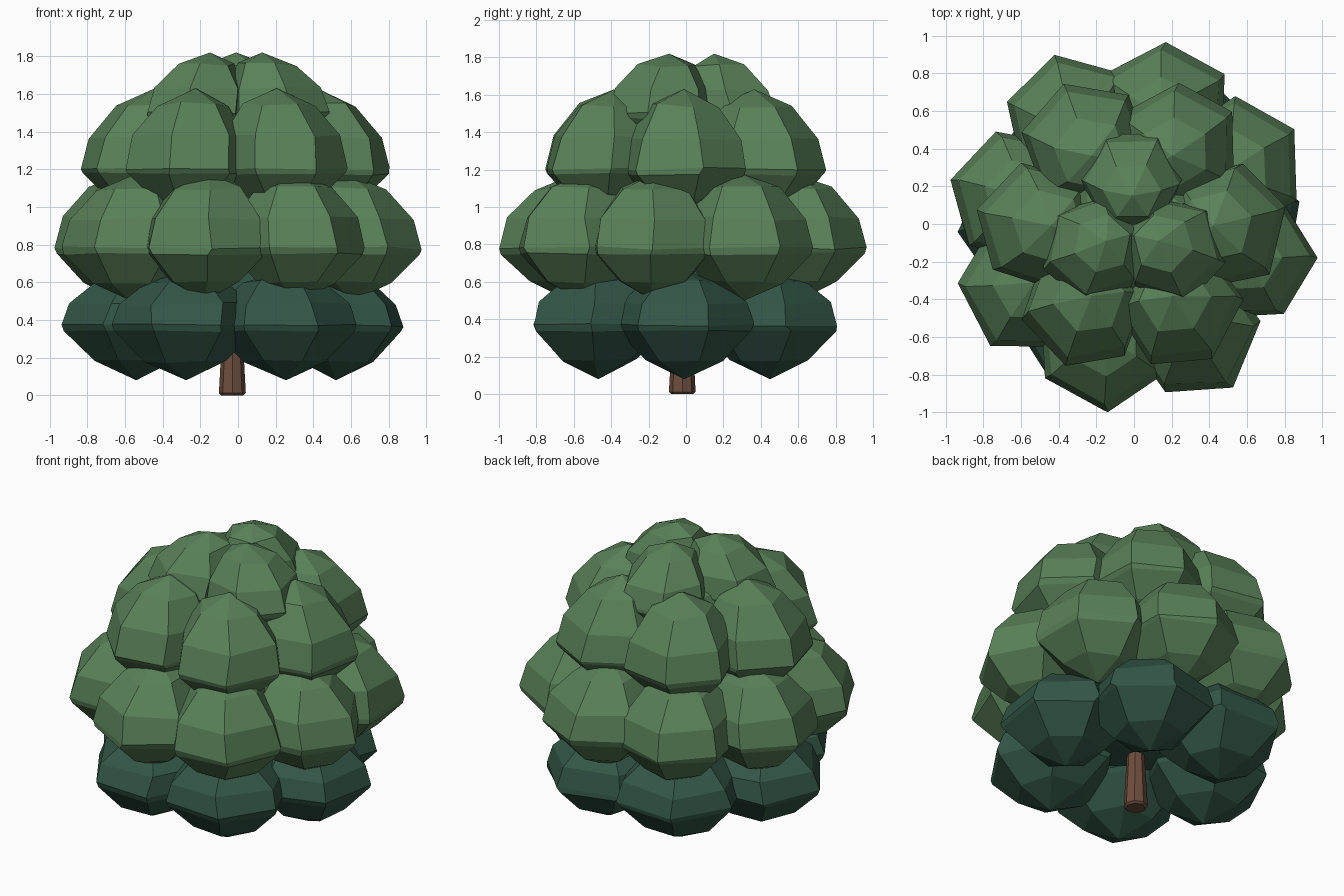
import bpy
import bmesh
import random
from math import cos, sin, radians, tau

random.seed(4)
if "Cube" in bpy.data.objects:
    bpy.data.objects.remove(bpy.data.objects["Cube"])


def material(name, rgb):
    mat = bpy.data.materials.new(name)
    mat.use_nodes = True
    mat.diffuse_color = (*rgb, 1)
    mat.node_tree.nodes["Principled BSDF"].inputs["Base Color"].default_value = (*rgb, 1)
    return mat


LEAF = material("leaf green", (0.101, 0.221, 0.099))
SHADE = material("deep green", (0.033, 0.094, 0.064))
BARK = material("bark brown", (0.155, 0.076, 0.049))

# Radius and height of each ring of a leaf clump, from top to bottom
PROFILE = [(0.56, 0.8), (0.91, 0.4), (1.0, 0.0), (0.97, -0.1), (0.56, -0.65)]


def make_object(name, bm, mat):
    bmesh.ops.recalc_face_normals(bm, faces=bm.faces)
    mesh = bpy.data.meshes.new(name)
    bm.to_mesh(mesh)
    bm.free()
    mesh.materials.append(mat)
    obj = bpy.data.objects.new(name, mesh)
    bpy.context.collection.objects.link(obj)
    return obj


def clump(name, mat, center, radius, up, down, turn, lean=(0, 0), sides=6):
    """Faceted leaf clump: jittered rings between two poles."""
    bm = bmesh.new()
    cx, cy, cz = center

    def vert(x, y, h):
        shift = max(h, 0) ** 1.5
        return bm.verts.new((cx + x + lean[0] * shift, cy + y + lean[1] * shift,
                             cz + h * (up if h > 0 else down)))

    wobble = [random.uniform(0.96, 1.03) for _ in range(sides)]
    rings = []
    for r, h in PROFILE:
        ring = []
        for i in range(sides):
            a = turn + tau * i / sides + random.uniform(-0.05, 0.05)
            d = radius * r * wobble[i]
            ring.append(vert(d * cos(a), d * sin(a), h + random.uniform(-0.03, 0.03)))
        rings.append(ring)
    top, bottom = vert(0, 0, 1), vert(0, 0, -1)
    for i in range(sides):
        j = (i + 1) % sides
        bm.faces.new((top, rings[0][i], rings[0][j]))
        bm.faces.new((bottom, rings[-1][j], rings[-1][i]))
        for a, b in zip(rings, rings[1:]):
            bm.faces.new((a[i], b[i], b[j], a[j]))
    return make_object(name, bm, mat)


def tier(name, mat, height, spread, radius, up, down, start, turns, lean=0.0):
    """Ring of clumps around the trunk, one for each turn angle."""
    for i, turn in enumerate(turns):
        a = radians(start) + tau * i / len(turns)
        center = (-0.01 + spread * cos(a), -0.01 + spread * sin(a), height)
        clump(f"{name}_{i + 1}", mat, center, radius, up, down, radians(turn),
              (-lean * cos(a), -lean * sin(a)))


# Foliage tiers, from the bottom up
tier("lower_foliage", SHADE, 0.37, 0.53, 0.39, 0.29, 0.29, 0, (20, 75, 175, 185, 180, 355), 0.02)
tier("middle_foliage", LEAF, 0.78, 0.64, 0.365, 0.4, 0.28, 30,
     (30, 90, 104, 165, 180, 273, 305, 0), 0.04)
tier("upper_foliage", LEAF, 1.2, 0.49, 0.345, 0.43, 0.25, 0, (15, 90, 110, 165, 190, 305), 0.06)
tier("crown_foliage", LEAF, 1.5, 0.25, 0.285, 0.32, 0.25, 90, (60, 200, 345), 0.09)

# Inner foliage that closes the gaps around the trunk
clump("lower_core", SHADE, (-0.02, -0.01, 0.45), 0.5, 0.25, 0.1, 0)
clump("upper_core", LEAF, (-0.02, -0.01, 1.0), 0.52, 0.65, 0.35, 0.4)

# Tapered trunk with a softened foot
bm = bmesh.new()
bmesh.ops.create_cone(bm, cap_ends=True, segments=8, radius1=0.072, radius2=0.045, depth=0.5)
bmesh.ops.translate(bm, vec=(-0.03, -0.02, 0.25), verts=bm.verts)
foot = [e for e in bm.edges if all(v.co.z < 0.01 for v in e.verts)]
bmesh.ops.bevel(bm, geom=foot, offset=0.012, segments=1, affect="EDGES")
make_object("trunk", bm, BARK)
